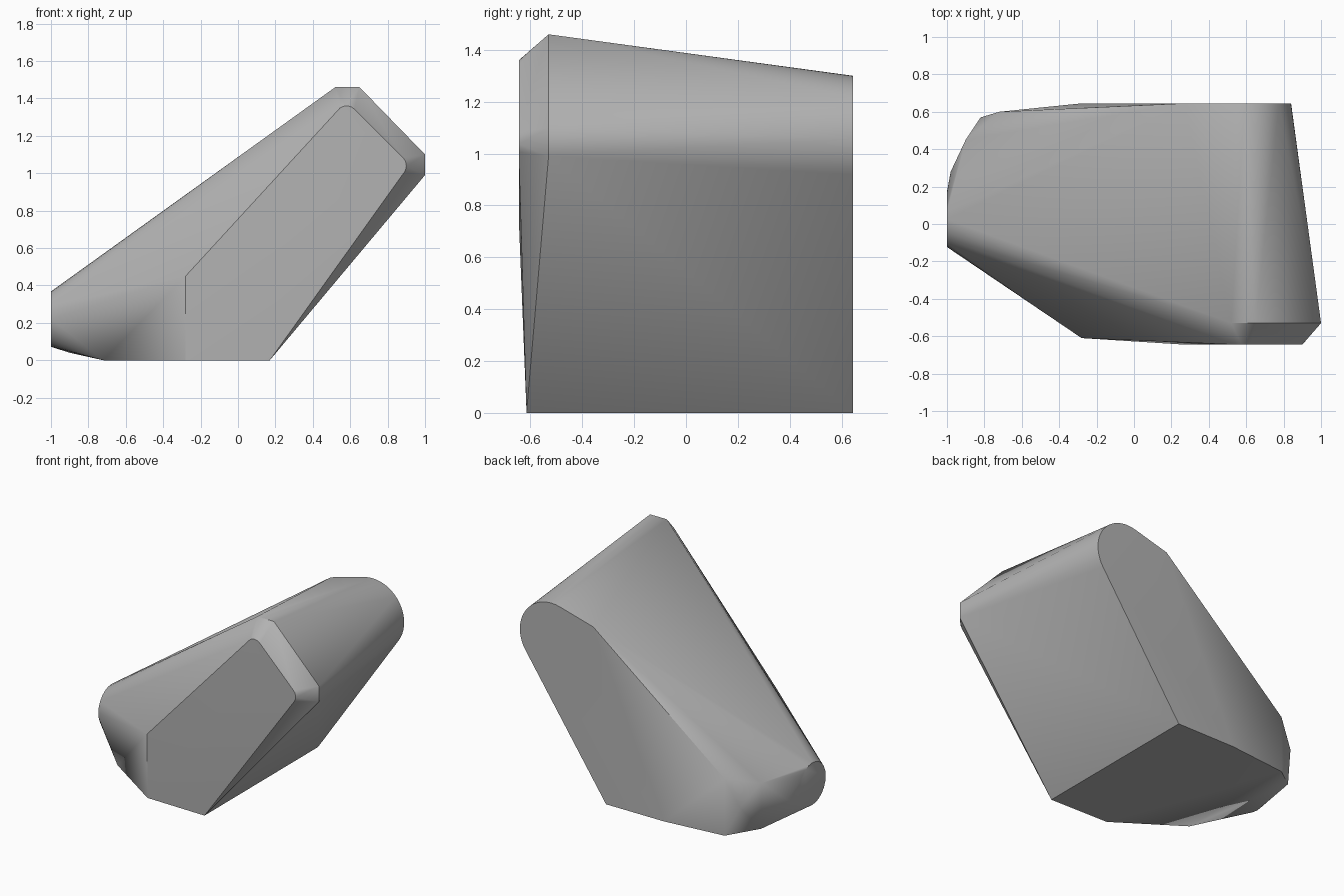
import bpy
import bmesh
from math import cos, sin, radians

if "Cube" in bpy.data.objects:
    bpy.data.objects.remove(bpy.data.objects["Cube"], do_unlink=True)


def arc(cx, cz, r, start, end, steps):
    """Points of an arc as (horizontal, z) pairs, angles in degrees."""
    angles = [radians(start + (end - start) * i / steps) for i in range(steps + 1)]
    return [(cx + r * cos(a), cz + r * sin(a)) for a in angles]


def at_y(y, outline):
    return [(x, y, z) for x, z in outline]


points = []

# Flat base
points += [(x, y, 0) for x, y in [
    (0.17, -0.615), (-0.28, -0.605), (-0.72, -0.31),
    (-0.72, 0.6), (-0.28, 0.645), (0.17, 0.645)]]

# Front face with two rounded corners
points += at_y(-0.645, arc(0.58, 1.30, 0.06, 45, 125, 5))
points += at_y(-0.645, arc(0.84, 1.04, 0.06, -35, 45, 5))
points += [(-0.28, -0.61, 0.45), (0.27, -0.645, 0.75)]

# Rim behind the front bevel
points += at_y(-0.53, [(0.52, 1.46), (0.65, 1.46), (1, 1.1), (1, 0.99)])

# Back face with its large round end
points += at_y(0.645, arc(0.595, 1.055, 0.245, -34, 105, 20) + [(0.27, 1.22)])

# Small round end and the facets beside it
points += [(-1, y, z) for y, z in arc(0.025, 0.22, 0.148, 0, 345, 23)]
points += [(-0.72, 0.6, 0.4), (-0.82, 0.57, 0.21), (-0.98, 0.28, 0.2)]
points += [(-0.9, 0.45, z) for z in (0.04, 0.36)]

# Skin the outlines into one convex body
bm = bmesh.new()
for p in points:
    bm.verts.new(p)
bmesh.ops.convex_hull(bm, input=bm.verts[:])
bmesh.ops.delete(bm, geom=[v for v in bm.verts if not v.link_faces], context='VERTS')
bmesh.ops.dissolve_limit(bm, angle_limit=radians(0.5), verts=bm.verts[:], edges=bm.edges[:])
bmesh.ops.recalc_face_normals(bm, faces=bm.faces[:])

mesh = bpy.data.meshes.new("wedge_body")
bm.to_mesh(mesh)
bm.free()
body = bpy.data.objects.new("wedge_body", mesh)
bpy.context.collection.objects.link(body)

# Plain grey
grey = bpy.data.materials.new("plain grey")
grey.use_nodes = True
colour = (0.45, 0.45, 0.45, 1)
grey.diffuse_color = colour
grey.node_tree.nodes["Principled BSDF"].inputs["Base Color"].default_value = colour
mesh.materials.append(grey)

bpy.ops.object.select_all(action='DESELECT')
body.select_set(True)
bpy.context.view_layer.objects.active = body
bpy.ops.object.shade_smooth_by_angle(angle=radians(30))
